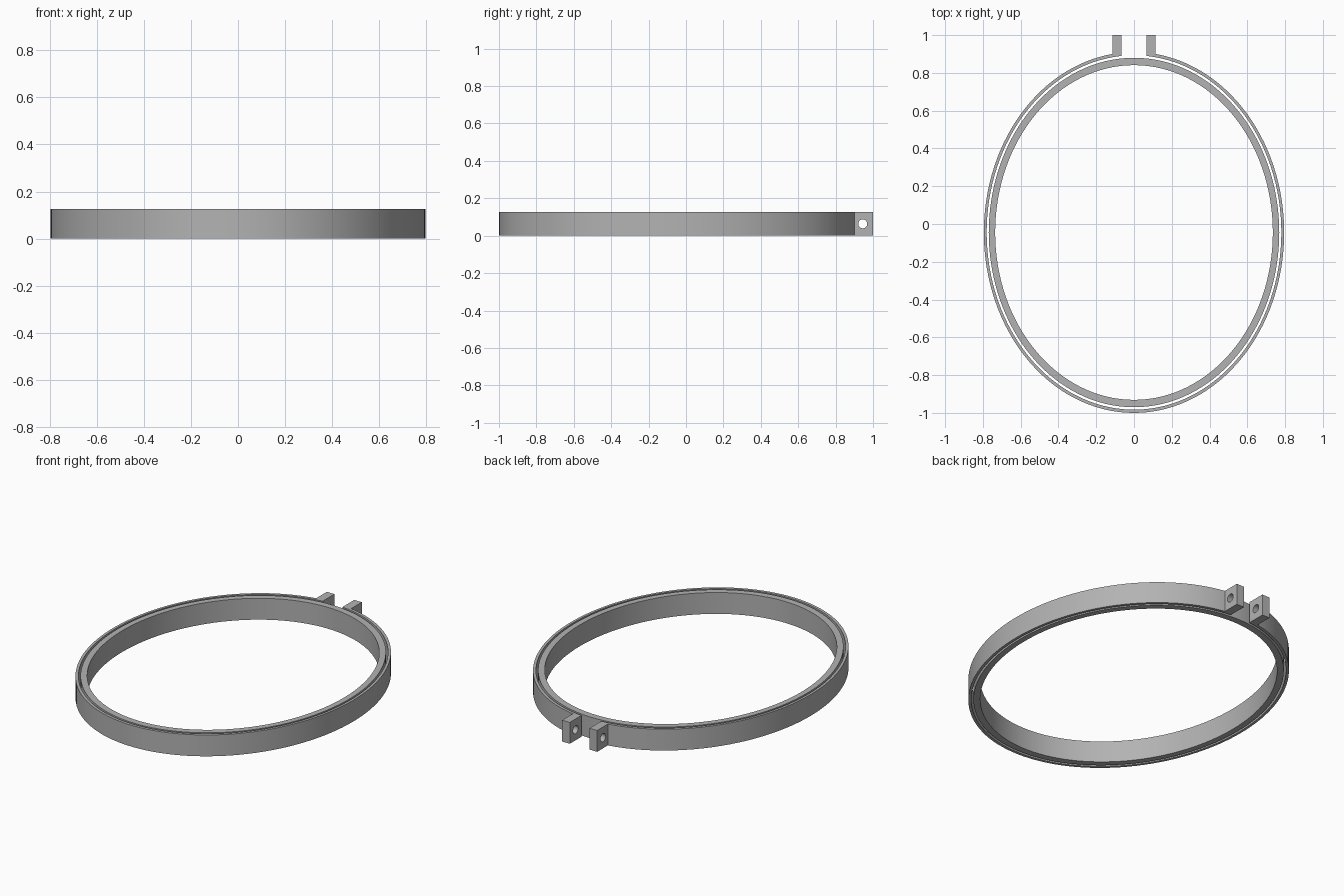
import bpy, bmesh, math
from mathutils import Matrix, Vector

HEIGHT = 0.127
CENTRE_Y = -0.045

cube = bpy.data.objects.get("Cube")
if cube:
    bpy.data.objects.remove(cube, do_unlink=True)

grey = bpy.data.materials.new("plain_grey")
grey.use_nodes = True
colour = (0.45, 0.45, 0.45, 1)
grey.diffuse_color = colour
grey.node_tree.nodes["Principled BSDF"].inputs["Base Color"].default_value = colour


def band(name, outer, inner, depth, matrix, closed=True):
    """Solid between two matching 2D loops, extruded along local z."""
    bm = bmesh.new()
    rows = [[bm.verts.new((x, y, z)) for x, y in loop]
            for loop, z in ((outer, 0), (outer, depth), (inner, depth), (inner, 0))]
    n = len(outer)
    for i in range(n if closed else n - 1):
        j = (i + 1) % n
        for r in range(4):
            a, b = rows[r], rows[(r + 1) % 4]
            bm.faces.new((a[i], a[j], b[j], b[i]))
    if not closed:
        for i in (0, -1):
            bm.faces.new([row[i] for row in rows])
    bmesh.ops.recalc_face_normals(bm, faces=bm.faces)
    bm.transform(matrix)
    mesh = bpy.data.meshes.new(name)
    bm.to_mesh(mesh)
    bm.free()
    mesh.materials.append(grey)
    obj = bpy.data.objects.new(name, mesh)
    bpy.context.collection.objects.link(obj)
    bpy.ops.object.select_all(action="DESELECT")
    obj.select_set(True)
    bpy.context.view_layer.objects.active = obj
    bpy.ops.object.shade_smooth_by_angle(angle=math.radians(30))
    return obj


def ellipse(rx, ry, count, gap=0.0):
    """Points round an ellipse from the back, with an optional opening there."""
    start = math.pi / 2 + gap
    sweep = 2 * math.pi - 2 * gap
    steps = count - 1 if gap else count
    return [(rx * math.cos(start + sweep * i / steps),
             ry * math.sin(start + sweep * i / steps)) for i in range(count)]


place = Matrix.Translation((0, CENTRE_Y, 0))

# Closed inner hoop
band("inner_hoop", ellipse(0.769, 0.925, 128), ellipse(0.735, 0.886, 128), HEIGHT, place)

# Outer hoop, open at the back between the clamp lugs
GAP = math.asin(0.07 / 0.79)
band("outer_hoop", ellipse(0.795, 0.955, 128, GAP), ellipse(0.780, 0.938, 128, GAP),
     HEIGHT, place, closed=False)

# Clamp lugs: rectangular plates with a round screw hole
LUG_WIDTH, LUG_DEPTH, THICK = 0.05, 0.11, 0.05
hole = ellipse(0.024, 0.024, 32)
rim = []
for x, y in hole:
    k = 1 / max(abs(x), abs(y))
    rim.append((x * k * LUG_DEPTH / 2, y * k * HEIGHT / 2))
to_side = Matrix(((0, 0, 1), (1, 0, 0), (0, 1, 0))).to_4x4()
for name, x in (("left_lug", 0.065), ("right_lug", -0.065 - THICK)):
    spot = Vector((x, 1 - LUG_DEPTH / 2, HEIGHT / 2))
    band(name, rim, hole, THICK, Matrix.Translation(spot) @ to_side)
